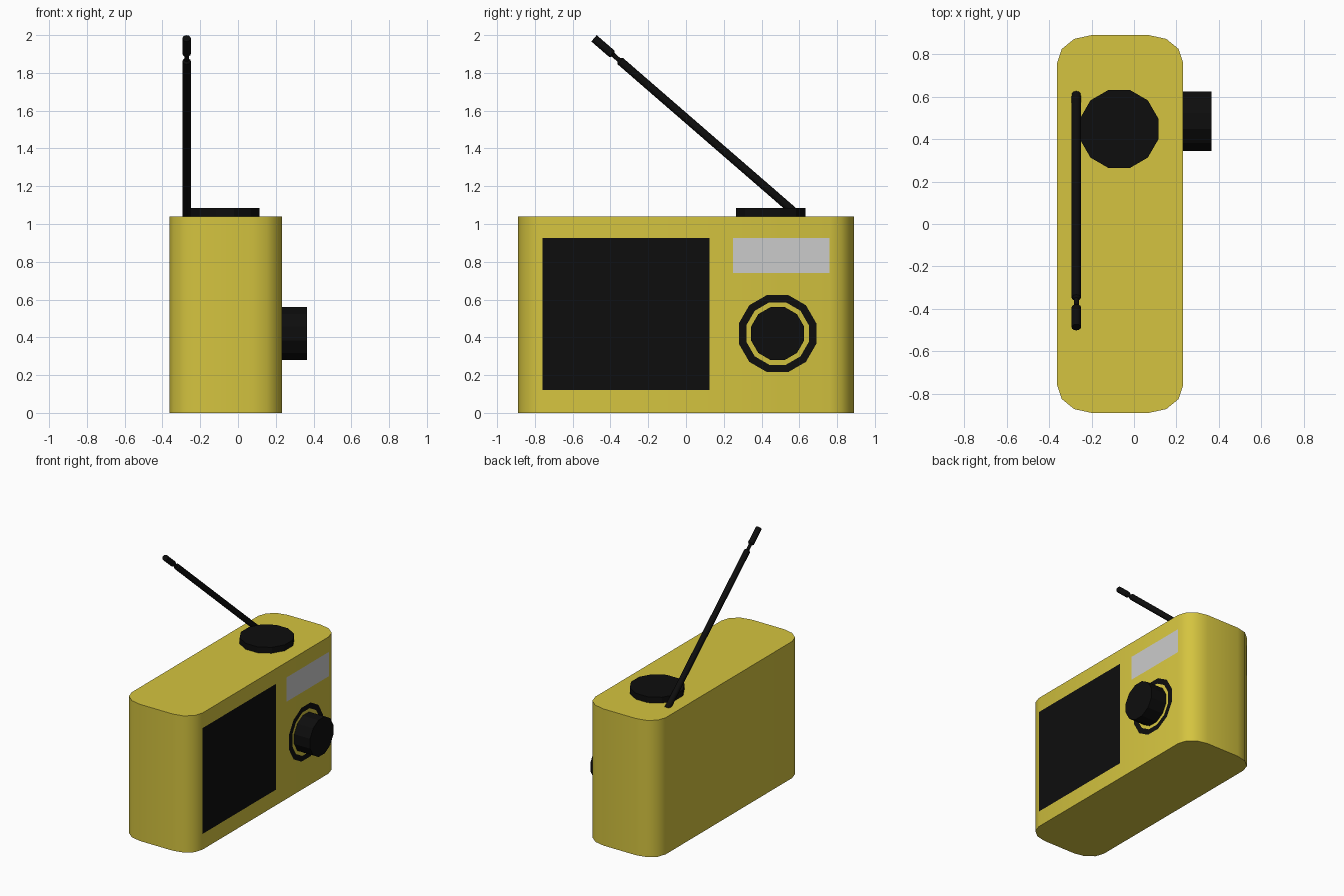
import bpy, bmesh, math
from mathutils import Vector

if "Cube" in bpy.data.objects:
    bpy.data.objects.remove(bpy.data.objects["Cube"])


def material(name, rgb):
    m = bpy.data.materials.new(name)
    m.diffuse_color = (*rgb, 1)
    m.use_nodes = True
    m.node_tree.nodes["Principled BSDF"].inputs["Base Color"].default_value = m.diffuse_color
    return m


YELLOW = material("yellow_plastic", (0.66, 0.55, 0.05))
BLACK = material("black_plastic", (0.004, 0.004, 0.004))


def finish(name, bm, mat=None, smooth=None):
    bmesh.ops.recalc_face_normals(bm, faces=bm.faces)
    me = bpy.data.meshes.new(name)
    bm.to_mesh(me)
    bm.free()
    ob = bpy.data.objects.new(name, me)
    bpy.context.collection.objects.link(ob)
    if mat:
        me.materials.append(mat)
    if smooth:
        bpy.context.view_layer.objects.active = ob
        ob.select_set(True)
        bpy.ops.object.shade_smooth_by_angle(angle=math.radians(smooth))
        ob.select_set(False)
    return ob


def lathe(name, profile, start, axis, sides, mat, turn=0.0, smooth=None):
    """Spin (radius, distance) rings about an axis, with flat end caps."""
    rot = Vector(axis).to_track_quat('Z', 'Y')
    bm = bmesh.new()
    rings = []
    for r, h in profile:
        ring = []
        for i in range(sides):
            a = math.tau * i / sides + turn
            ring.append(bm.verts.new(Vector(start) + rot @ Vector((r * math.cos(a), r * math.sin(a), h))))
        rings.append(ring)
    for a, b in zip(rings, rings[1:]):
        for i in range(sides):
            j = (i + 1) % sides
            bm.faces.new((a[i], a[j], b[j], b[i]))
    bm.faces.new(rings[0][::-1])
    bm.faces.new(rings[-1])
    return finish(name, bm, mat, smooth)


def panel(name, y0, y1, z0, z1, mat=None):
    """Flat panel lying on the broad face."""
    bm = bmesh.new()
    x = FACE + 0.001
    bm.faces.new([bm.verts.new((x, y, z)) for y, z in ((y0, z0), (y1, z0), (y1, z1), (y0, z1))])
    me = finish(name, bm, mat).data
    if me.polygons[0].normal.x < 0:
        me.flip_normals()


FACE = 0.232
CX, HX, HY, TOP = -0.065, 0.297, 0.89, 1.04

# Body: rounded rectangle in plan, extruded upwards
bm = bmesh.new()
outline = []
for q, (sx, sy) in enumerate(((1, 1), (-1, 1), (-1, -1), (1, -1))):
    for k in range(4):
        a = math.radians(90 * q + 30 * k)
        outline.append(bm.verts.new((CX + sx * (HX - 0.16) + 0.16 * math.cos(a),
                                     sy * (HY - 0.13) + 0.13 * math.sin(a), 0)))
base = bm.faces.new(outline)
ext = bmesh.ops.extrude_face_region(bm, geom=[base], use_keep_orig=True)
bmesh.ops.translate(bm, vec=(0, 0, TOP), verts=[v for v in ext['geom'] if isinstance(v, bmesh.types.BMVert)])
finish("radio_body", bm, YELLOW, 40)

# Speaker panel and display on the broad face
panel("speaker_panel", -0.76, 0.125, 0.12, 0.925, BLACK)
panel("display_window", 0.25, 0.76, 0.74, 0.925)

# Tuning dial: flat ring around a protruding knob
DY, DZ, T = 0.485, 0.42, math.radians(15)
bm = bmesh.new()
loops = [[bm.verts.new((FACE + 0.001, DY + r * math.cos(math.tau * i / 12 + T),
                        DZ + r * math.sin(math.tau * i / 12 + T))) for i in range(12)]
         for r in (0.212, 0.171)]
for i in range(12):
    j = (i + 1) % 12
    bm.faces.new((loops[0][i], loops[0][j], loops[1][j], loops[1][i]))
ring = finish("dial_ring", bm, BLACK).data
if ring.polygons[0].normal.x < 0:
    ring.flip_normals()
lathe("tuning_knob", [(0.145, 0), (0.145, 0.365 - FACE)], (FACE, DY, DZ), (1, 0, 0), 12, BLACK, T)

# Volume knob on top
lathe("volume_knob", [(0.191, 0), (0.191, 0.045)], (-0.07, 0.448, TOP), (0, 0, 1), 12, BLACK, T)

# Slanted antenna with a thin neck below the tip
foot, tip = Vector((-0.272, 0.612, 1.03)), Vector((-0.272, -0.487, 1.983))
length = (tip - foot).length
r, n = 0.022, 0.012
lathe("antenna", [(r, 0), (r, length - 0.185), (n, length - 0.175), (n, length - 0.135),
                  (r, length - 0.125), (r, length)], foot, tip - foot, 12, BLACK, 0, 35)
